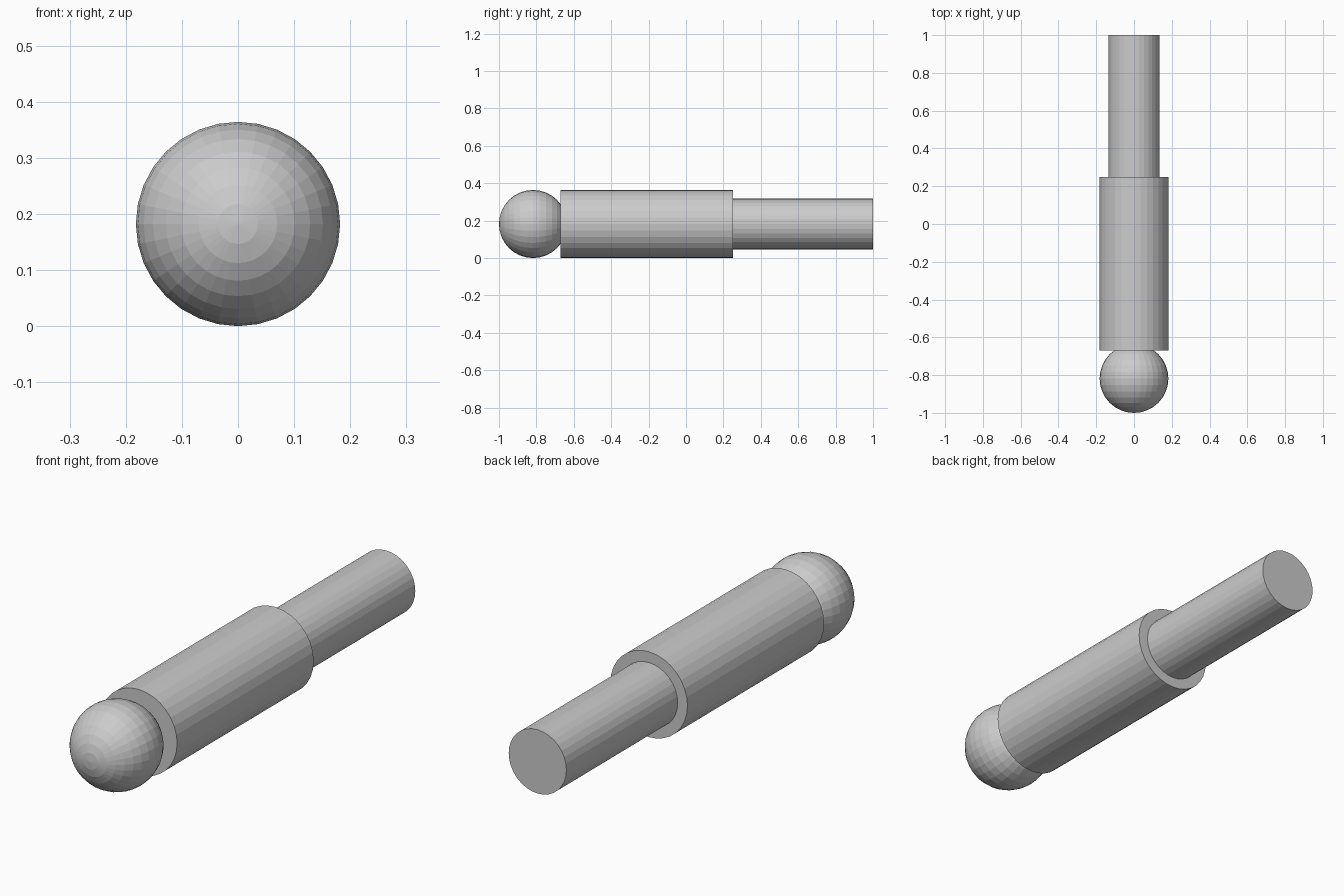
import bpy
from math import pi

if "Cube" in bpy.data.objects:
    bpy.data.objects.remove(bpy.data.objects["Cube"])

R = 0.182          # body and ball radius
ROT = (pi / 2, 0, 0)


def rod(name, radius, y0, y1):
    bpy.ops.mesh.primitive_cylinder_add(
        vertices=32, radius=radius, depth=y1 - y0,
        location=(0, (y0 + y1) / 2, R), rotation=ROT)
    bpy.context.object.name = name


# Thick body and thinner rear shaft
rod("body", R, -0.67, 0.25)
rod("shaft", 0.136, 0.25, 1.0)

# Ball set into the front end, poles along the axis
bpy.ops.mesh.primitive_uv_sphere_add(
    segments=32, ring_count=16, radius=R,
    location=(0, -1 + R, R), rotation=ROT)
bpy.context.object.name = "ball_tip"
